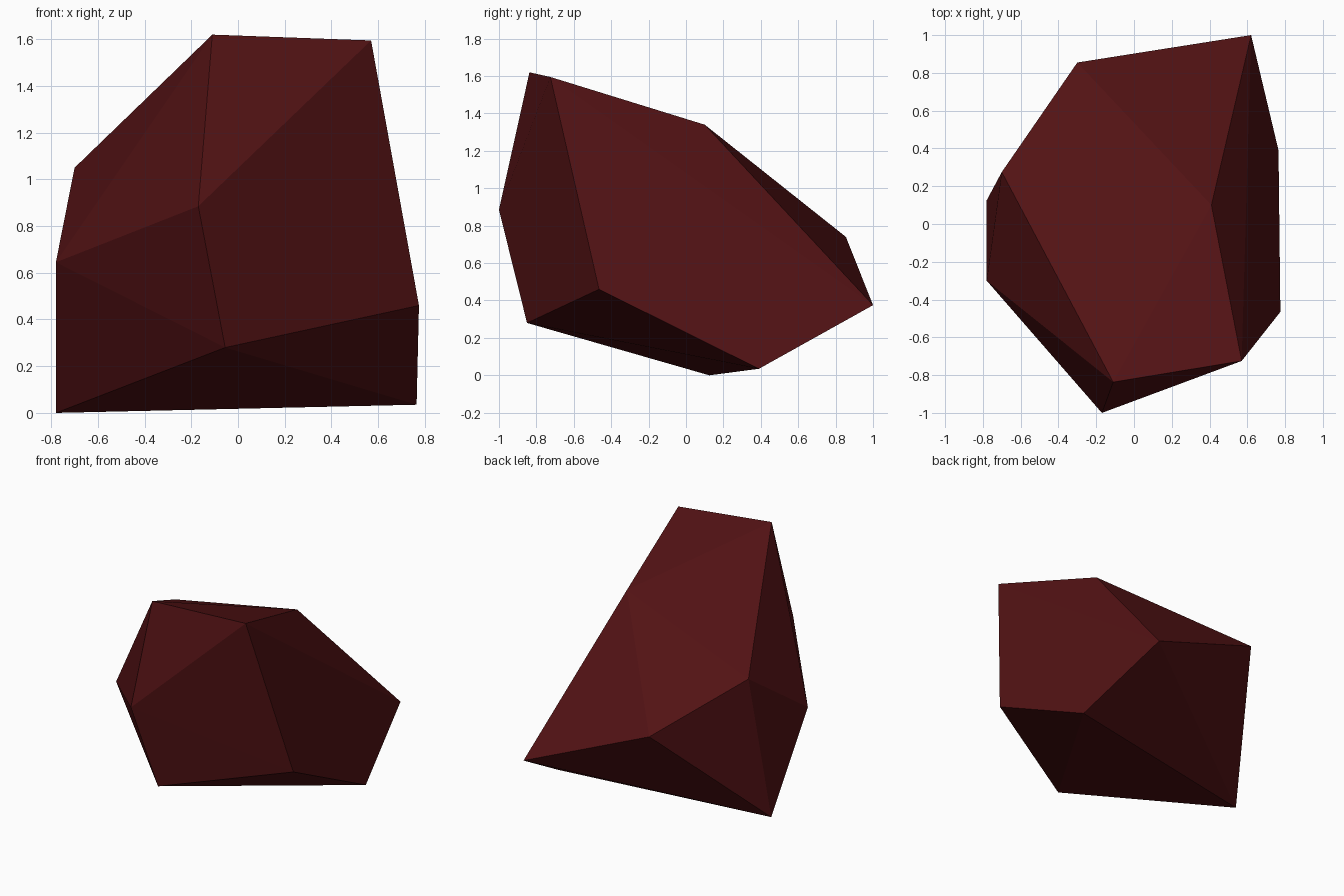
import bpy, bmesh

if "Cube" in bpy.data.objects:
    bpy.data.objects.remove(bpy.data.objects["Cube"])

# Corner points of the faceted rock
corners = [
    (-0.11, -0.837, 1.62), (0.57, -0.725, 1.595),    # top ridge
    (0.41, 0.10, 1.34), (-0.70, 0.275, 1.05),        # sloping top
    (-0.30, 0.855, 0.74), (0.62, 1.0, 0.375),        # back
    (-0.78, -0.30, 0.645), (-0.17, -1.0, 0.885),     # front left
    (0.775, -0.465, 0.46), (-0.055, -0.85, 0.28),    # front right
    (0.765, 0.39, 0.035), (-0.78, 0.125, 0.0),       # underside
]

# Wrap the corners in a convex shell with flat faces
bm = bmesh.new()
for c in corners:
    bm.verts.new(c)
bmesh.ops.convex_hull(bm, input=bm.verts[:])
bmesh.ops.recalc_face_normals(bm, faces=bm.faces[:])
mesh = bpy.data.meshes.new("rock")
bm.to_mesh(mesh)
bm.free()

# Single dark red colour
red = bpy.data.materials.new("dark red")
red.diffuse_color = (0.085, 0.006, 0.007, 1)
red.use_nodes = True
red.node_tree.nodes["Principled BSDF"].inputs["Base Color"].default_value = red.diffuse_color
mesh.materials.append(red)
rock = bpy.data.objects.new("rock", mesh)
bpy.context.collection.objects.link(rock)
